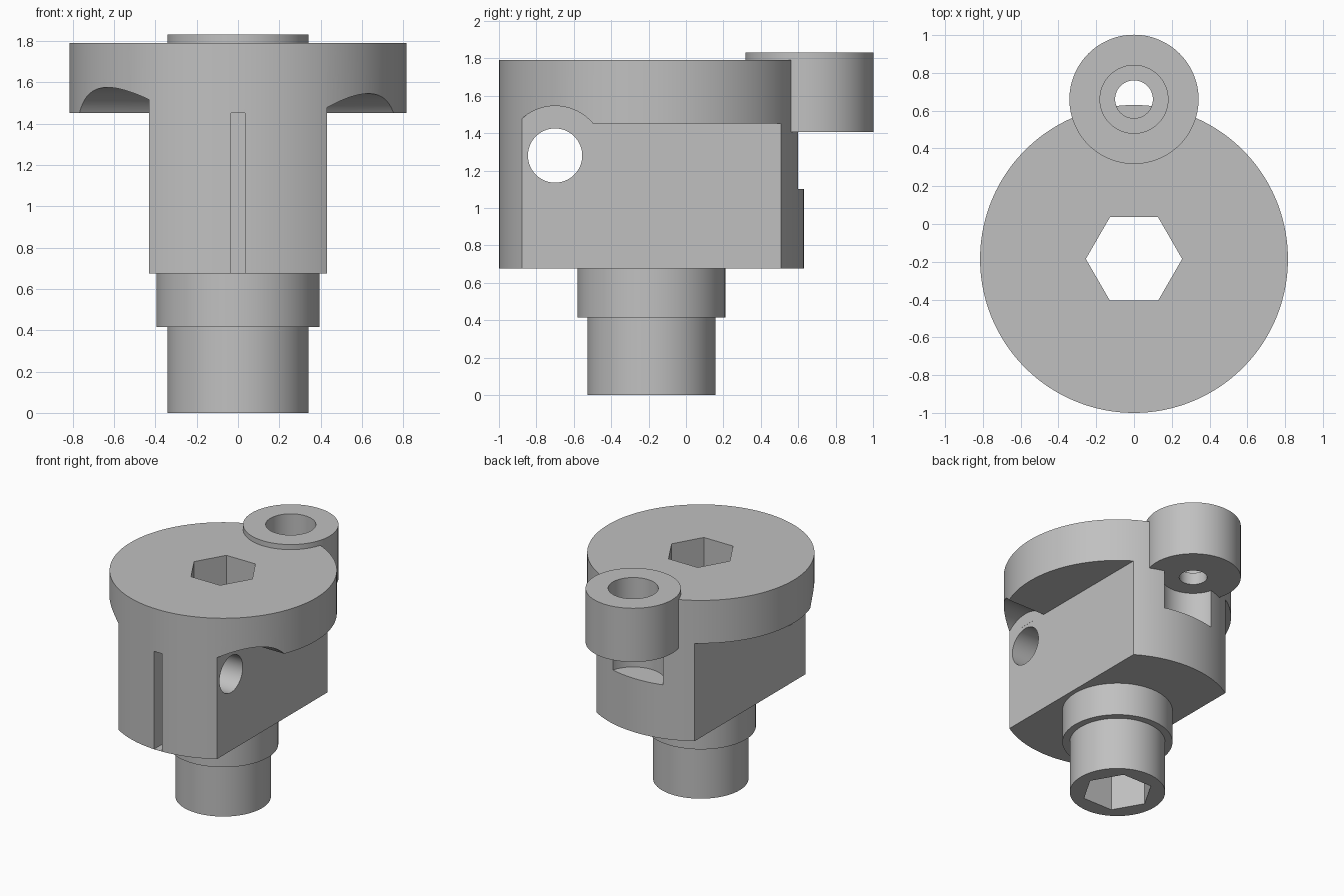
import bpy
import math

if "Cube" in bpy.data.objects:
    bpy.data.objects.remove(bpy.data.objects["Cube"], do_unlink=True)

AXIS_Y = -0.185    # main turning axis
BOSS_Y = 0.66      # offset lug axis
CLAMP = (-0.70, 1.28)  # cross hole y, z
HALF_W = 0.43      # half width between the flats

grey = bpy.data.materials.new("plain_grey")
grey.use_nodes = True
grey.diffuse_color = (0.53, 0.53, 0.53, 1)
grey.node_tree.nodes["Principled BSDF"].inputs["Base Color"].default_value = (0.53, 0.53, 0.53, 1)


def upright(name, r, y, z0, z1, sides=128):
    bpy.ops.mesh.primitive_cylinder_add(vertices=sides, radius=r, depth=z1 - z0,
                                        location=(0, y, (z0 + z1) / 2))
    bpy.context.object.name = name
    return bpy.context.object


def crosswise(name, r, x0, x1):
    bpy.ops.mesh.primitive_cylinder_add(vertices=96, radius=r, depth=x1 - x0,
                                        location=((x0 + x1) / 2, *CLAMP),
                                        rotation=(0, math.pi / 2, 0))
    bpy.context.object.name = name
    return bpy.context.object


def box(name, low, high):
    bpy.ops.mesh.primitive_cube_add(size=1, location=[(a + b) / 2 for a, b in zip(low, high)])
    ob = bpy.context.object
    ob.name = name
    ob.scale = [b - a for a, b in zip(low, high)]
    return ob


def combine(target, other, operation):
    bpy.context.view_layer.update()
    mod = target.modifiers.new(operation.lower(), 'BOOLEAN')
    mod.operation = operation
    mod.solver = 'EXACT'
    mod.object = other
    bpy.ops.object.select_all(action='DESELECT')
    target.select_set(True)
    bpy.context.view_layer.objects.active = target
    bpy.ops.object.modifier_apply(modifier=mod.name)
    bpy.data.objects.remove(other, do_unlink=True)


# Round head with two flats milled below the flange
body = upright("clamp_body", 0.815, AXIS_Y, 0.675, 1.79, 192)
for side in (-1, 1):
    xs = sorted((side * HALF_W, side * 1.2))
    combine(body, box("flat_cutter", (xs[0], -1.5, 0.4), (xs[1], 1.5, 1.45)), 'DIFFERENCE')

# Screw head clearances in the flange underside
for side, radius in ((-1, 0.295), (1, 0.265)):
    xs = sorted((side * (HALF_W + 0.0005), side * 1.2))
    combine(body, crosswise("relief_cutter", radius, *xs), 'DIFFERENCE')

# Rounded pocket beneath the lug
combine(body, upright("pocket_cutter", 0.228, BOSS_Y, 1.10, 1.43), 'DIFFERENCE')

# Stepped spindle and offset lug
combine(body, upright("collar", 0.395, AXIS_Y, 0.415, 0.95), 'UNION')
combine(body, upright("spindle", 0.342, AXIS_Y, 0, 0.8), 'UNION')
combine(body, upright("lug", 0.342, BOSS_Y, 1.405, 1.83), 'UNION')

# Lug bore with counterbore
combine(body, upright("bore_cutter", 0.10, BOSS_Y, 1.2, 1.9, 64), 'DIFFERENCE')
combine(body, upright("counterbore_cutter", 0.18, BOSS_Y, 1.5, 1.9, 96), 'DIFFERENCE')

# Hexagonal socket right through, corners along x
hexagon = upright("hex_cutter", 0.255, AXIS_Y, -0.2, 2.0, 6)
hexagon.rotation_euler.z = math.pi / 6
combine(body, hexagon, 'DIFFERENCE')

# Clamping slit and cross hole
combine(body, box("slit_cutter", (-0.035, -1.2, 0.676), (0.035, -0.3, 1.45)), 'DIFFERENCE')
combine(body, crosswise("cross_hole_cutter", 0.145, -1, 1), 'DIFFERENCE')

# Finish
body.data.materials.clear()
body.data.materials.append(grey)
for face in body.data.polygons:
    face.material_index = 0
bpy.ops.object.select_all(action='DESELECT')
body.select_set(True)
bpy.context.view_layer.objects.active = body
bpy.ops.object.shade_smooth_by_angle(angle=math.radians(30))
